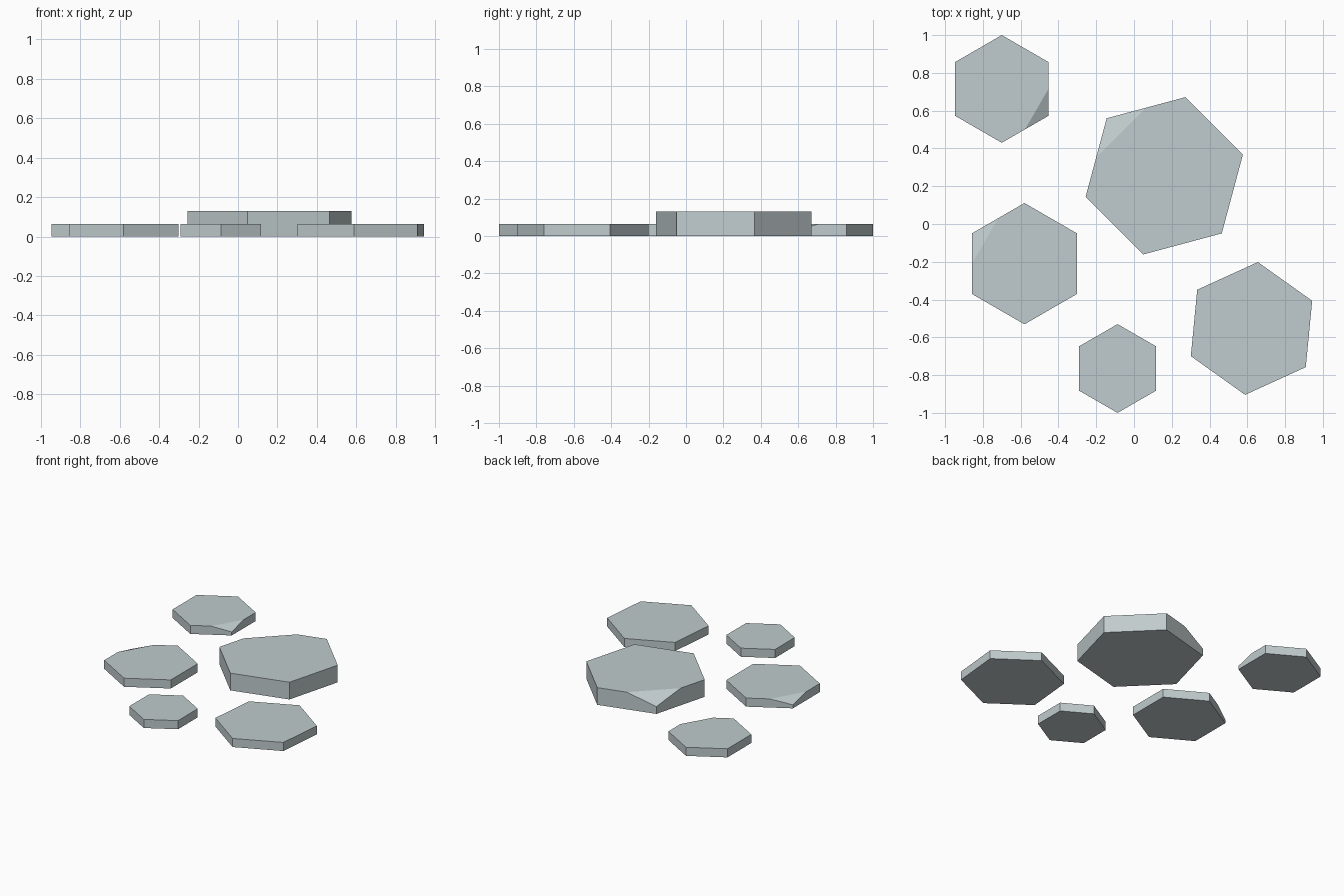
import bpy, bmesh, math

if "Cube" in bpy.data.objects:
    bpy.data.objects.remove(bpy.data.objects["Cube"])

stone_mat = bpy.data.materials.new("pale grey stone")
stone_mat.diffuse_color = (0.53, 0.60, 0.61, 1)
stone_mat.use_nodes = True
stone_mat.node_tree.nodes["Principled BSDF"].inputs["Base Color"].default_value = stone_mat.diffuse_color


def stepping_stone(name, cx, cy, radius, height, turn, chip=None, chip_z=0.0):
    """Hexagonal slab; 'chip' is the index of the top corner that is broken off."""
    bm = bmesh.new()
    pts = []
    for i in range(6):
        a = math.radians(turn + 60 * i)
        pts.append((cx + radius * math.cos(a), cy + radius * math.sin(a)))
    bottom = [bm.verts.new((x, y, 0)) for x, y in pts]
    top = [bm.verts.new((x, y, chip_z if i == chip else height))
           for i, (x, y) in enumerate(pts)]

    # Midpoints of the two rim edges beside the chipped corner
    mids = {}
    if chip is not None:
        for e in ((chip - 1) % 6, chip):
            (x0, y0), (x1, y1) = pts[e], pts[(e + 1) % 6]
            mids[e] = bm.verts.new(((x0 + x1) / 2, (y0 + y1) / 2, height))

    bm.faces.new(bottom[::-1])
    rim = []
    for i in range(6):
        j = (i + 1) % 6
        mid = [mids[i]] if i in mids else []
        bm.faces.new([bottom[i], bottom[j], top[j]] + mid + [top[i]])
        if i != chip:
            rim.append(top[i])
        rim += mid
    bm.faces.new(rim)
    if chip is not None:
        bm.faces.new([mids[(chip - 1) % 6], top[chip], mids[chip]])

    bmesh.ops.recalc_face_normals(bm, faces=bm.faces)
    mesh = bpy.data.meshes.new(name)
    bm.to_mesh(mesh)
    bm.free()
    mesh.materials.append(stone_mat)
    bpy.context.collection.objects.link(bpy.data.objects.new(name, mesh))


# Corner 0 lies at the 'turn' angle, the others follow counter-clockwise
stepping_stone("large_thick_stone", 0.16, 0.255, 0.431, 0.13, 75, chip=1, chip_z=0.055)
stepping_stone("back_left_stone", -0.70, 0.715, 0.285, 0.065, 90, chip=4, chip_z=0.027)
stepping_stone("left_stone", -0.58, -0.21, 0.321, 0.065, 90, chip=1, chip_z=0.027)
stepping_stone("small_front_stone", -0.087, -0.765, 0.235, 0.065, 90)
stepping_stone("right_stone", 0.622, -0.553, 0.353, 0.065, 84.5)
